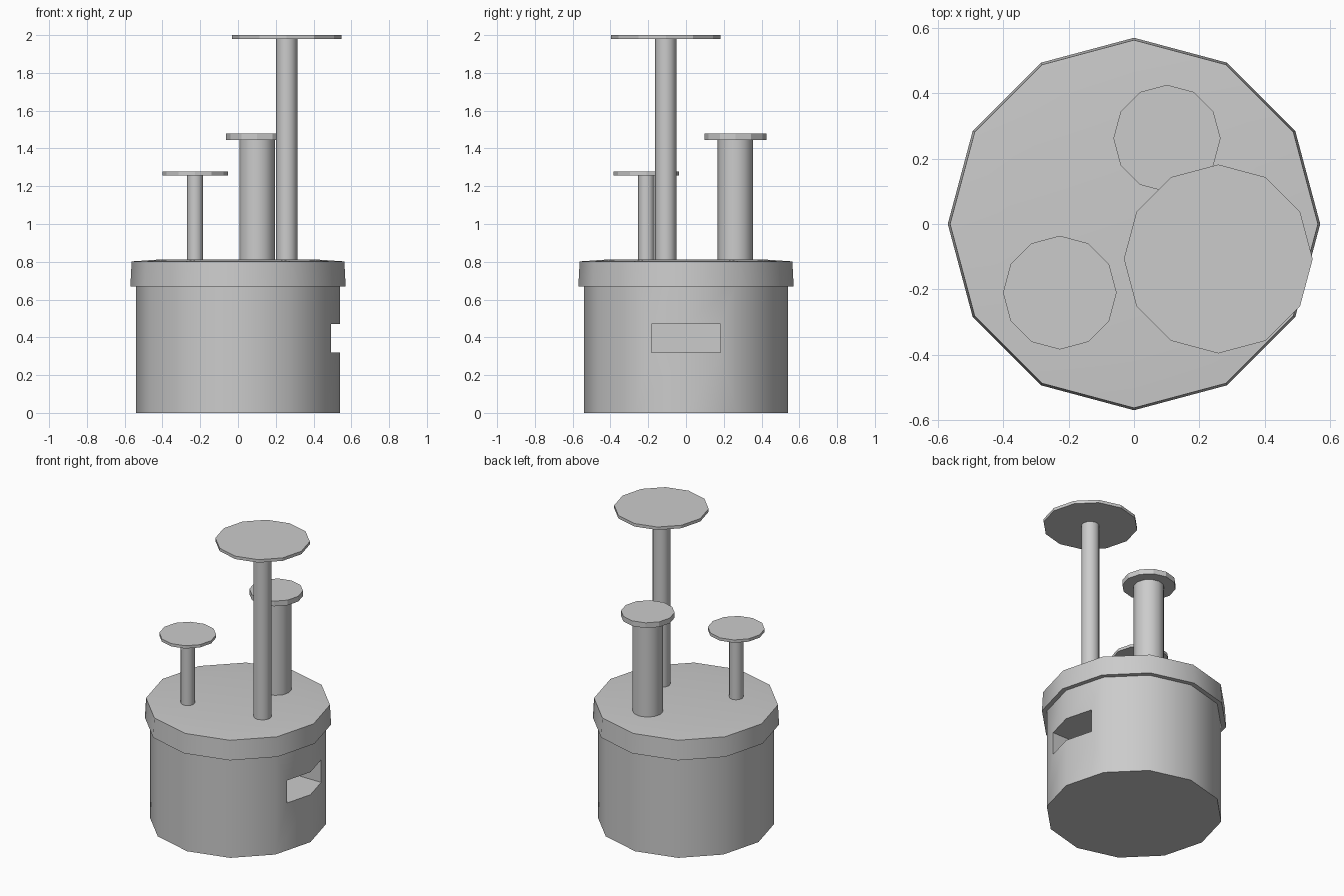
import bpy, bmesh
from math import cos, sin, pi, radians

if "Cube" in bpy.data.objects:
    bpy.data.objects.remove(bpy.data.objects["Cube"])

SIDES = 12


def turned(name, profile, loc=(0, 0), smooth=True, bottom=True):
    """Twelve-sided turned solid from (radius, z) rings, bottom to top."""
    bm = bmesh.new()
    rings = []
    for r, z in profile:
        rings.append([bm.verts.new((loc[0] + r * cos(2 * pi * i / SIDES),
                                    loc[1] + r * sin(2 * pi * i / SIDES), z))
                      for i in range(SIDES)])
    for a, b in zip(rings, rings[1:]):
        for i in range(SIDES):
            j = (i + 1) % SIDES
            bm.faces.new((a[i], a[j], b[j], b[i]))
    if bottom:
        bm.faces.new(rings[0][::-1])
    bm.faces.new(rings[-1])
    mesh = bpy.data.meshes.new(name)
    bm.to_mesh(mesh)
    bm.free()
    obj = bpy.data.objects.new(name, mesh)
    bpy.context.collection.objects.link(obj)
    if smooth:
        mesh.shade_smooth()
        mesh.set_sharp_from_angle(angle=radians(35))
    return obj


# Drum body
body = turned("drum_body", [(0.54, 0), (0.54, 0.70)])

# Rectangular slot recessed into the right side
bpy.ops.mesh.primitive_cube_add(size=1, location=(0.5, 0, 0.395))
cutter = bpy.context.object
cutter.name = "slot_cutter"
cutter.scale = (0.44, 0.365, 0.152)
cutter.hide_render = True
mod = body.modifiers.new("slot", 'BOOLEAN')
mod.operation = 'DIFFERENCE'
mod.solver = 'EXACT'
mod.object = cutter
bpy.context.view_layer.objects.active = body
bpy.ops.object.modifier_apply(modifier=mod.name)
bpy.data.objects.remove(cutter)
body.data.shade_smooth()
body.data.set_sharp_from_angle(angle=radians(35))

# Overhanging lid, slightly domed
turned("lid", [(0.535, 0.67), (0.57, 0.67), (0.563, 0.802), (0.40, 0.813)],
       bottom=False)

# Three posts with round platforms: x, y, post radius, disc radius, disc z range
stands = {
    "low": (-0.227, -0.21, 0.043, 0.174, 1.258, 1.277),
    "middle": (0.101, 0.262, 0.094, 0.164, 1.445, 1.48),
    "tall": (0.258, -0.107, 0.056, 0.289, 1.98, 2.0),
}
for name, (x, y, rp, rd, z0, z1) in stands.items():
    turned(name + "_post", [(rp, 0.80), (rp, z0 + 0.005)], (x, y))
    turned(name + "_platform", [(rd, z0), (rd, z1)], (x, y), smooth=False)
